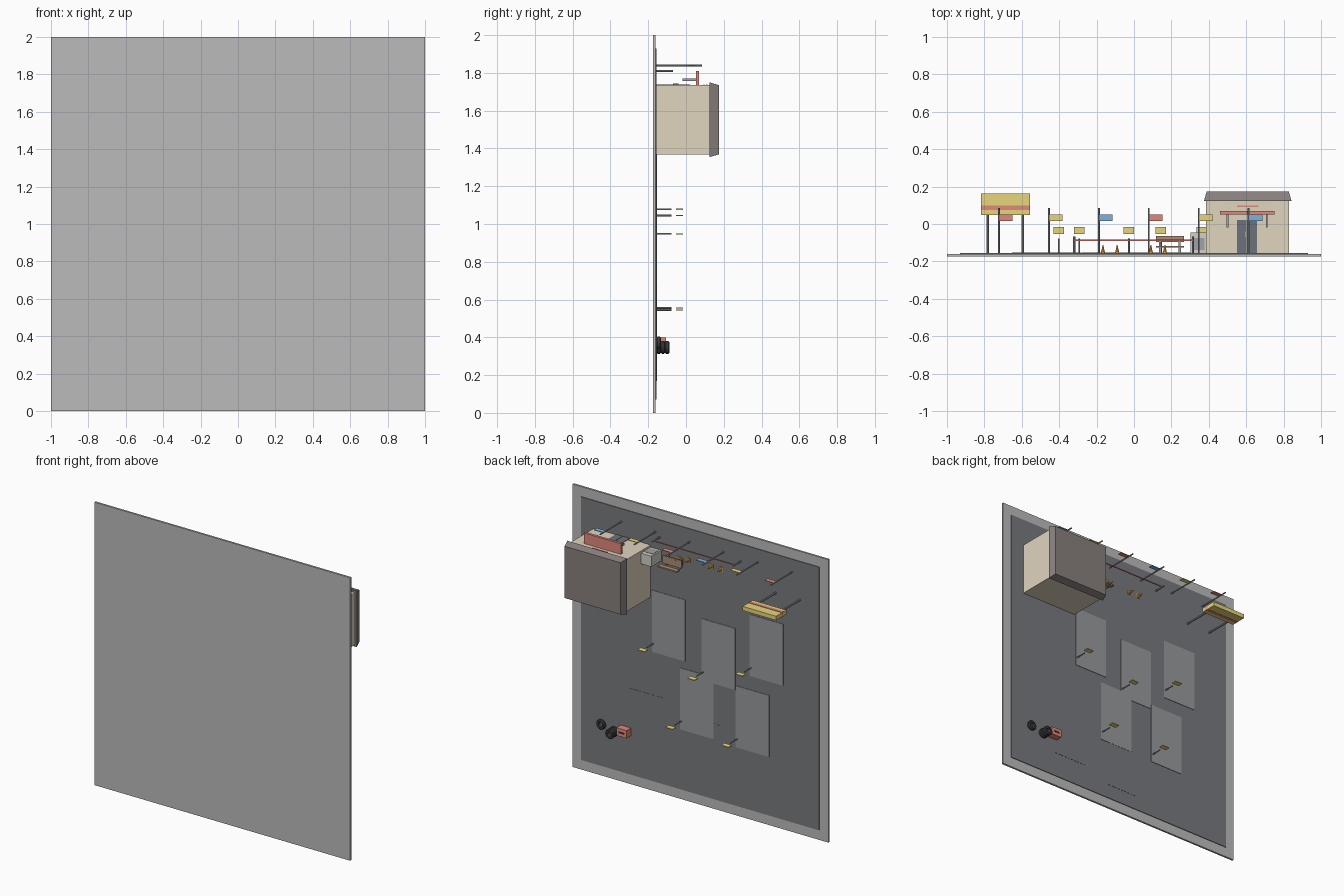
import bpy, bmesh, math
from mathutils import Matrix, Vector

if "Cube" in bpy.data.objects:
    bpy.data.objects.remove(bpy.data.objects["Cube"])

# The lot stands on edge: its ground faces +y, so "height" is measured along y
MATS = {}
COL = dict(concrete=(.5, .5, .5), asphalt=(.19, .195, .21), patch=(.32, .325, .34),
           beige=(.75, .66, .52), roof=(.25, .22, .21), red=(.75, .25, .2),
           yellow=(.8, .68, .2), blue=(.2, .45, .75), metal=(.35, .36, .38),
           brown=(.42, .27, .17), dark=(.05, .05, .055), orange=(.9, .42, .08),
           door=(.15, .17, .2), unit=(.65, .63, .57))
G = -.156          # asphalt surface


def finish(name, bm, col):
    me = bpy.data.meshes.new(name)
    bmesh.ops.recalc_face_normals(bm, faces=bm.faces)
    bm.to_mesh(me)
    bm.free()
    ob = bpy.data.objects.new(name, me)
    bpy.context.collection.objects.link(ob)
    if col not in MATS:
        MATS[col] = bpy.data.materials.new(col)
        MATS[col].diffuse_color = (*COL[col], 1)
    me.materials.append(MATS[col])
    return ob


def box(name, col, x, y, z, taper=0):
    """Box from (min, max) pairs; taper shrinks the +y end."""
    bm = bmesh.new()
    bmesh.ops.create_cube(bm, size=1)
    cx, cz = sum(x) / 2, sum(z) / 2
    for v in bm.verts:
        t = taper if v.co.y > 0 else 0
        v.co = Vector((cx + v.co.x * (x[1] - x[0] - 2 * t),
                       y[1] if v.co.y > 0 else y[0],
                       cz + v.co.z * (z[1] - z[0] - 2 * t)))
    return finish(name, bm, col)


def cyl(name, col, x, z, y0, y1, r, r2=None, n=8, along='Y'):
    """Cylinder or cone between y0 and y1."""
    bm = bmesh.new()
    m = Matrix.Translation((x, (y0 + y1) / 2, z)) @ Matrix.Rotation(-math.pi / 2, 4, 'X')
    bmesh.ops.create_cone(bm, cap_ends=True, segments=n, radius1=r,
                          radius2=r if r2 is None else r2, depth=y1 - y0, matrix=m)
    return finish(name, bm, col)


def tire(name, x, z, y0, h=.023, r=.034, n=16):
    """Lathed tire with a hole, axis along y."""
    bm = bmesh.new()
    prof = [(.5, 0), (.85, 0), (1, .25), (1, .75), (.85, 1), (.5, 1)]
    rings = [[bm.verts.new((x + r * a * math.cos(i * math.tau / n), y0 + h * b,
                            z + r * a * math.sin(i * math.tau / n))) for a, b in prof]
             for i in range(n)]
    for i in range(n):
        p, q = rings[i], rings[(i + 1) % n]
        for j in range(6):
            k = (j + 1) % 6
            bm.faces.new((p[j], p[k], q[k], q[j]))
    finish(name, bm, 'dark')


# Ground
box('base_slab', 'concrete', (-1, 1), (-.175, -.161), (0, 2))
box('asphalt', 'asphalt', (-.93, .93), (-.163, G), (.07, 1.93))

# Parking bays: (x max, z min, has price sign)
bays = [(.375, .985, 1), (-.015, .888, 1), (-.39, 1.018, 1), (.156, .495, 1),
        (-.28, .485, 1), (.555, .245, 0), (.105, .17, 0)]
for x, z, sign in bays:
    box('bay' if sign else 'worn_bay', 'patch' if sign else 'asphalt',
        (x - .262, x), (G - .002, G + (.003 if sign else .0015)), (z, z + .435))
    if sign:
        sx, sz = x - .012, z + .06
        cyl('price_post', 'metal', sx, sz, G, -.078, .0045)
        box('price_tag', 'yellow', (sx - .028, sx + .028), (-.053, -.017), (sz - .003, sz + .003))

# Office
box('office_walls', 'beige', (.385, .829), (G, .125), (1.367, 1.735))
box('office_roof', 'roof', (.374, .842), (.124, .175), (1.354, 1.75), .015)
for i in range(2):
    x = .55 + .055 * i
    box('door_leaf', 'door', (x, x + .052), (G, .021), (1.73, 1.739))
    box('door_handle', 'metal', (.594 + .018 * i, .598 + .018 * i), (-.07, -.04), (1.738, 1.743))
box('awning', 'red', (.46, .75), (.052, .07), (1.735, 1.81))
for x in (.5, .71):
    box('awning_bracket', 'metal', (x - .005, x + .005), (-.018, .053), (1.757, 1.771))
box('facade_stripe_wide', 'yellow', (.487, .727), (.106, .113), (1.73, 1.738))
box('facade_stripe_narrow', 'red', (.55, .665), (.092, .099), (1.73, 1.738))

# Cooling unit beside the office
box('cooling_unit', 'unit', (.302, .386), (G, -.045), (1.645, 1.72))
box('cooling_grille', 'metal', (.312, .376), (-.14, -.075), (1.719, 1.722))

# Bench
box('bench_seat', 'brown', (.117, .267), (-.126, -.117), (1.655, 1.71))
box('bench_back', 'brown', (.117, .267), (-.097, -.065), (1.645, 1.655))
for x in (.14, .244):
    box('bench_leg', 'metal', (x - .006, x + .006), (G, -.118), (1.66, 1.705))
    box('bench_back_post', 'metal', (x - .005, x + .005), (G, -.08), (1.643, 1.65))

# Street flags
for i, c in enumerate(['red', 'yellow', 'blue', 'red', 'yellow', 'blue']):
    x = -.722 + i * .267
    cyl('flag_pole', 'metal', x, 1.84, G, .085, .005)
    box('flag', c, (x + .003, x + .073), (.017, .05), (1.838, 1.842))

# Low barrier
for x in (-.32, .315):
    cyl('barrier_post', 'metal', x, 1.81, G, -.068, .006)
box('barrier_rail', 'red', (-.32, .315), (-.09, -.084), (1.807, 1.813))

# Large roadside board
for x in (-.782, -.594):
    cyl('board_post', 'metal', x, 1.66, G, .055, .007)
box('board_panel', 'yellow', (-.818, -.556), (.048, .162), (1.645, 1.675))
box('board_stripe', 'red', (-.818, -.556), (.076, .098), (1.643, 1.678))

# Traffic cones
for x, z in ((-.166, 1.712), (-.09, 1.712), (.09, 1.708), (.165, 1.698)):
    box('cone_foot', 'orange', (x - .015, x + .015), (G, G + .004), (z - .015, z + .015))
    cyl('cone', 'orange', x, z, G, -.112, .012, .002, 10)

# Tires and tool chest
tire('loose_tire', .765, .37, G)
for i in range(3):
    tire('stacked_tire', .664, .347, G + .0225 * i)
box('tool_chest', 'red', (.54, .62), (G, -.107), (.345, .4))
box('chest_handle', 'dark', (.56, .6), (-.108, -.102), (.368, .377))

for m in bpy.data.materials:
    if m.users and not m.is_grease_pencil:
        m.use_nodes = True
        m.node_tree.nodes["Principled BSDF"].inputs["Base Color"].default_value = m.diffuse_color
